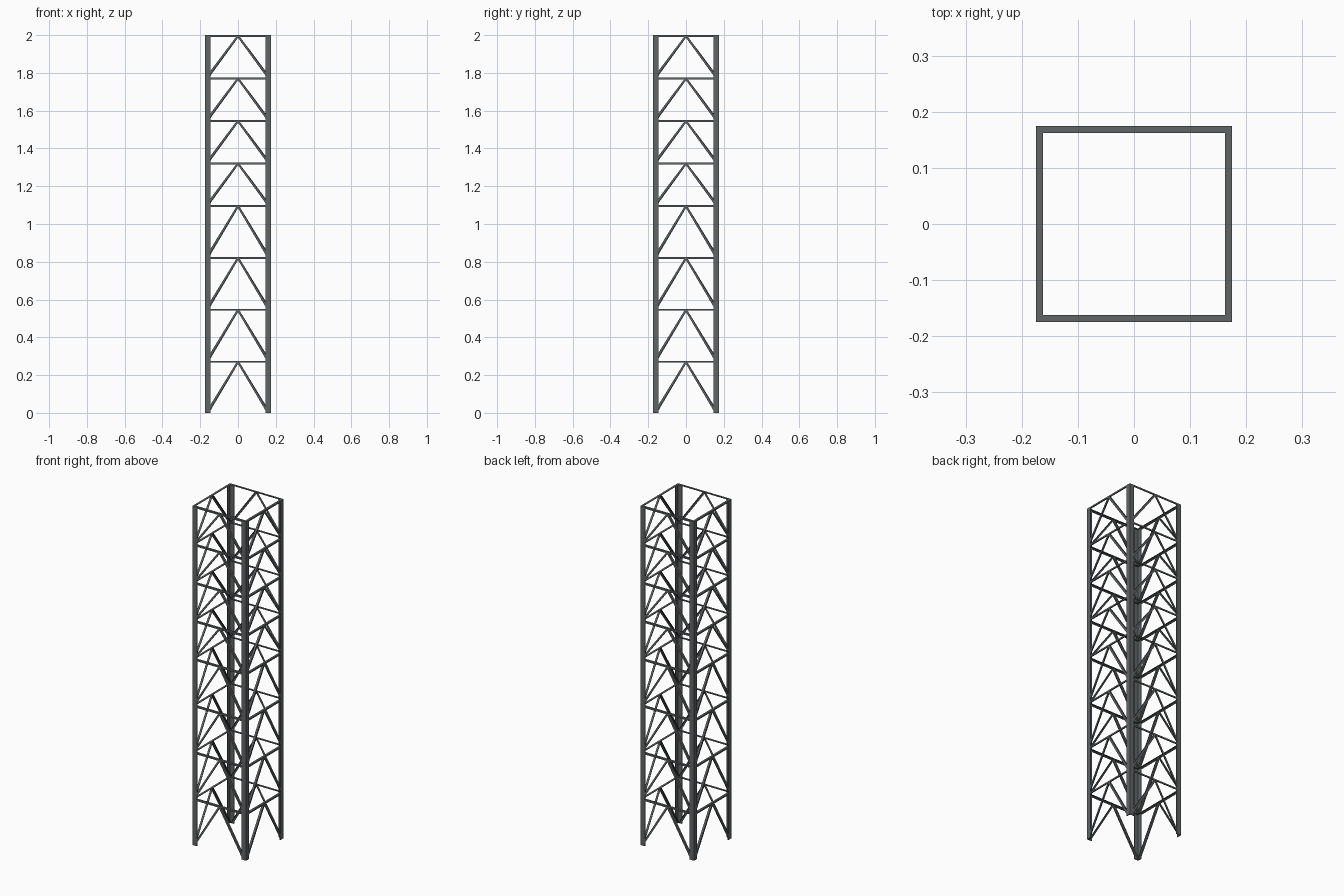
import bpy, bmesh, math
from mathutils import Vector, Matrix

if "Cube" in bpy.data.objects:
    bpy.data.objects.remove(bpy.data.objects["Cube"])

steel = bpy.data.materials.new("dark grey steel")
steel.diffuse_color = (0.12, 0.13, 0.134, 1)
steel.use_nodes = True
steel.node_tree.nodes["Principled BSDF"].inputs["Base Color"].default_value = steel.diffuse_color

HALF = 0.175
levels = [0.275 * i for i in range(5)] + [1.1 + 0.225 * i for i in range(1, 5)]


def angle_bar(bm, p, q, s, n, w, d, t):
    """L-section bar from p to q: flange w runs along -s, flange d along n."""
    prof = [(0, 0), (-w, 0), (-w, t), (-t, t), (-t, d), (0, d)]
    rings = []
    for c in (p, q):
        ring = []
        for a, b in prof:
            v = c + s * a + n * b
            v.z = min(2.0, max(0.0, v.z))
            ring.append(bm.verts.new(v))
        rings.append(ring)
    a, b = rings
    for i in range(6):
        j = (i + 1) % 6
        bm.faces.new((a[i], a[j], b[j], b[i]))
    # end caps as two quads each
    for r in rings:
        bm.faces.new((r[0], r[1], r[2], r[3]))
        bm.faces.new((r[0], r[3], r[4], r[5]))


def finish(name, bm, turn):
    bmesh.ops.recalc_face_normals(bm, faces=bm.faces)
    bm.transform(Matrix.Rotation(turn, 4, 'Z'))
    me = bpy.data.meshes.new(name)
    bm.to_mesh(me)
    bm.free()
    me.materials.append(steel)
    bpy.context.collection.objects.link(bpy.data.objects.new(name, me))


X, Y, Z = Vector((1, 0, 0)), Vector((0, 1, 0)), Vector((0, 0, 1))

for k, side in enumerate(("front", "right", "back", "left")):
    turn = k * math.pi / 2

    # corner leg
    bm = bmesh.new()
    angle_bar(bm, Vector((-HALF, -HALF, 0)), Vector((-HALF, -HALF, 2)),
              -X, Y, 0.029, 0.029, 0.005)
    finish(side + "_corner_leg", bm, turn)

    # horizontal struts
    bm = bmesh.new()
    for z in levels[1:]:
        angle_bar(bm, Vector((-HALF + 0.003, -HALF, z)),
                  Vector((HALF - 0.003, -HALF, z)), Z, Y, 0.009, 0.0125, 0.003)
    finish(side + "_horizontal_struts", bm, turn)

    # diagonal braces meeting at the middle of each strut
    bm = bmesh.new()
    y = -HALF + 0.001
    for z0, z1 in zip(levels, levels[1:]):
        apex = Vector((0, y, z1 - 0.005))
        for p, q in ((Vector((-0.163, y, z0 + 0.004)), apex),
                     (apex, Vector((0.157, y, z0 + 0.004)))):
            s = (q - p).normalized().cross(Y)
            off = s * 0.0055
            angle_bar(bm, p + off, q + off, s, Y, 0.011, 0.012, 0.003)
    finish(side + "_diagonal_braces", bm, turn)
